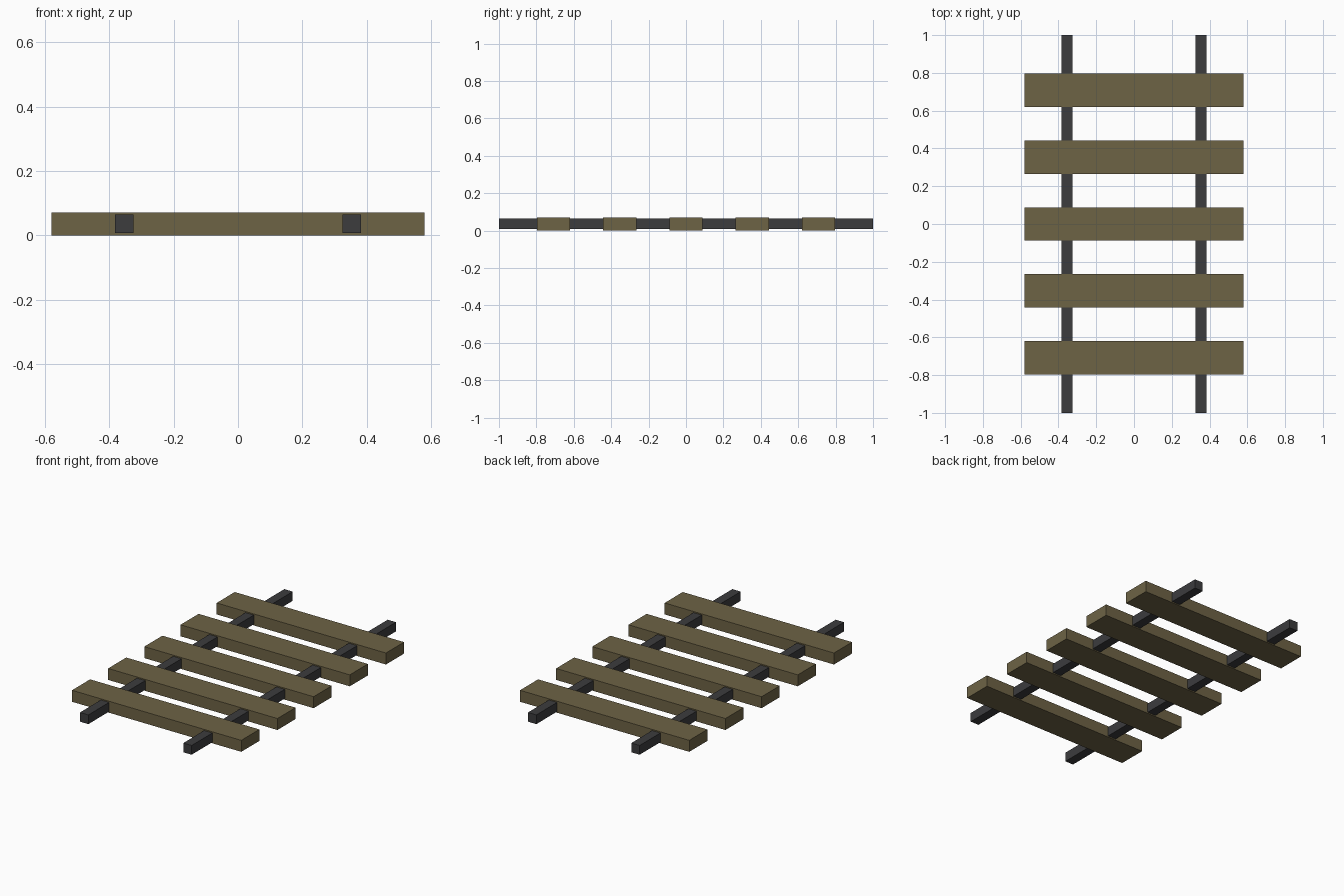
import bpy

if "Cube" in bpy.data.objects:
    bpy.data.objects.remove(bpy.data.objects["Cube"])


def material(name, color):
    mat = bpy.data.materials.new(name)
    mat.diffuse_color = color
    mat.use_nodes = True
    mat.node_tree.nodes["Principled BSDF"].inputs["Base Color"].default_value = mat.diffuse_color
    return mat


def box(name, center, size, mat):
    bpy.ops.mesh.primitive_cube_add(size=1, location=center)
    obj = bpy.context.object
    obj.name = name
    obj.scale = size
    bpy.ops.object.transform_apply(location=False, rotation=False, scale=True)
    obj.data.materials.append(mat)
    return obj


wood = material("weathered_wood", (0.155, 0.125, 0.06, 1))
steel = material("dark_steel", (0.045, 0.045, 0.048, 1))

# Cross planks, evenly spaced along the track
for i in range(5):
    box(f"plank_{i + 1}", (0, (i - 2) * 0.354, 0.0355), (1.16, 0.177, 0.071), wood)

# Long rails threaded through the planks
for side, x in (("left", -0.354), ("right", 0.354)):
    box(f"rail_{side}", (x, 0, 0.0355), (0.057, 2.0, 0.057), steel)
